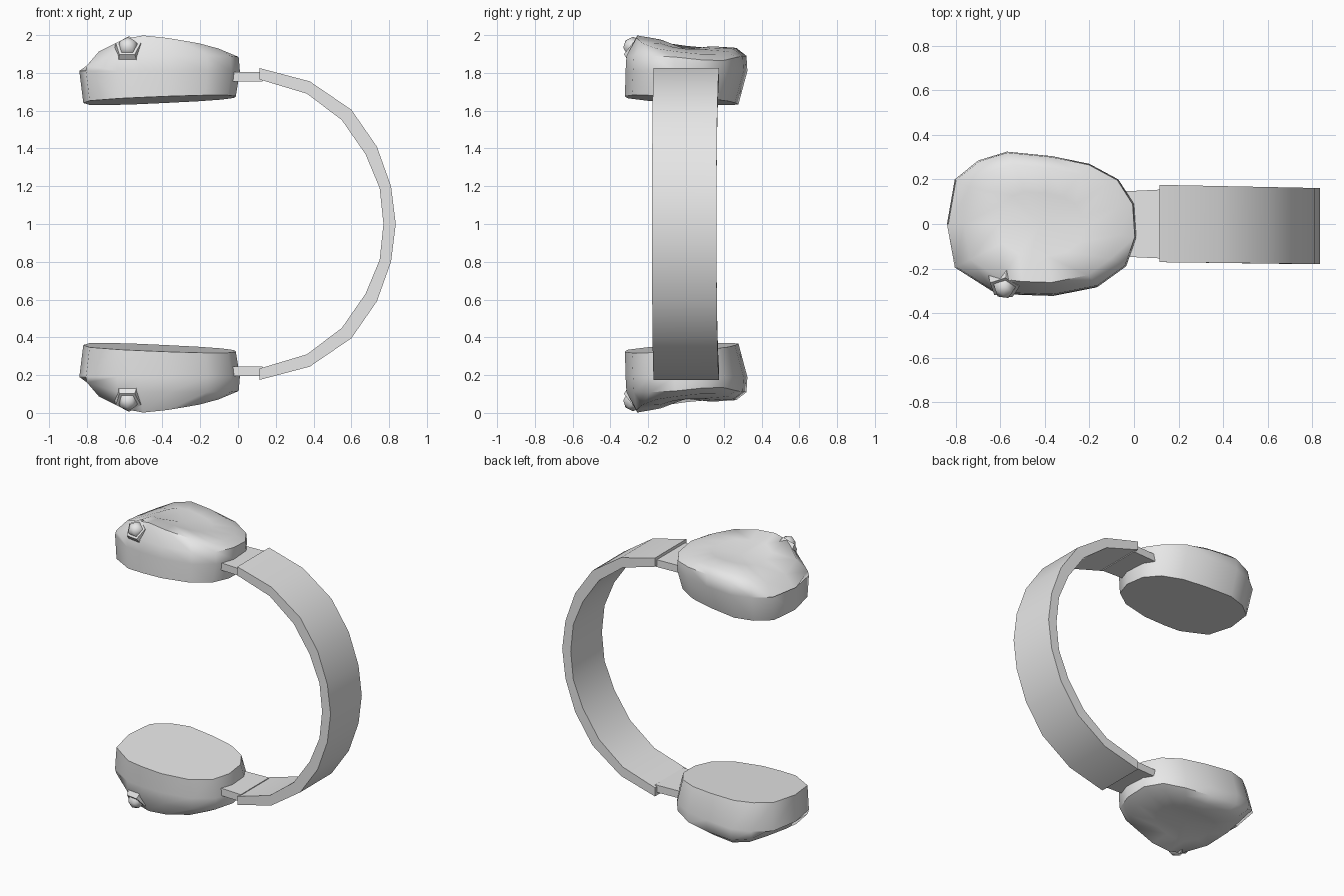
import bpy, bmesh, math
from mathutils import Vector, Matrix

cube = bpy.data.objects.get("Cube")
if cube:
    bpy.data.objects.remove(cube, do_unlink=True)

grey = bpy.data.materials.new("light_grey")
grey.use_nodes = True
grey.diffuse_color = (0.8, 0.8, 0.8, 1)
grey.node_tree.nodes["Principled BSDF"].inputs["Base Color"].default_value = (0.8, 0.8, 0.8, 1)


def finish(bm, name, angle):
    """Make an object at mid height, mirrored to the lower half."""
    bmesh.ops.recalc_face_normals(bm, faces=bm.faces)
    mesh = bpy.data.meshes.new(name)
    bm.to_mesh(mesh)
    bm.free()
    mesh.materials.append(grey)
    obj = bpy.data.objects.new(name, mesh)
    bpy.context.collection.objects.link(obj)
    obj.location.z = 1
    bpy.ops.object.select_all(action="DESELECT")
    bpy.context.view_layer.objects.active = obj
    obj.select_set(True)
    bpy.ops.object.shade_smooth_by_angle(angle=math.radians(angle))
    mirror = obj.modifiers.new("mirror", "MIRROR")
    mirror.use_axis = (False, False, True)
    return obj


def loft(bm, rings, closed=True):
    """Skin a list of vertex rings with quads."""
    loops = [[bm.verts.new(p) for p in ring] for ring in rings]
    for a, b in zip(loops, loops[1:]):
        for i in range(len(a)):
            j = (i + 1) % len(a)
            bm.faces.new((a[i], a[j], b[j], b[i]))
    return loops


def lerp_table(table, x):
    for (x0, z0), (x1, z1) in zip(table, table[1:]):
        if x <= x1:
            return z0 + (z1 - z0) * (x - x0) / (x1 - x0)
    return table[-1][1]


# Ear cups: outline seen from the side of the head, lofted from pad to shell
outline = [(-.84, 0), (-.805, .2), (-.70, .285), (-.57, .325), (-.37, .305),
           (-.2, .27), (-.07, .2), (0, .09), (.01, -.06), (-.035, -.19),
           (-.16, -.28), (-.36, -.32), (-.52, -.315), (-.64, -.30), (-.805, -.195)]
crown = [(-.85, .80), (-.76, .90), (-.66, .965), (-.52, 1.0), (-.28, .975), (.02, .90)]
CX = -.42


def shell_height(x, y):
    return lerp_table(crown, x) - .07 * ((y + .25) / .55) ** 2


def pad_point(x, y, s):
    px, py = CX + (x - CX) * s, y * s * .98 - .025
    return (px, py, .655 + .04 * (px - CX) - .06 * py)


def shell_point(x, y, s, dent):
    px, py = CX + (x - CX) * s, y * s
    return (px, py, shell_height(px, py) - dent)


bm = bmesh.new()
rings = [[pad_point(x, y, .5) for x, y in outline],
         [pad_point(x, y, .95) for x, y in outline],
         [(x, y, .81) for x, y in outline],
         [(CX + (x - CX) * .985, y * .985, min(.89, shell_height(x, y) - .01)) for x, y in outline],
         [shell_point(x, y, .82, 0) for x, y in outline],
         [shell_point(x, y, .45, .02) for x, y in outline]]
loops = loft(bm, rings)
bm.faces.new(loops[0])
center = bm.verts.new(shell_point(CX, 0, 1, .05))
for i, v in enumerate(loops[-1]):
    bm.faces.new((v, loops[-1][(i + 1) % len(outline)], center))
finish(bm, "ear_cups", 50)

# Headband: rectangular section swept along a half arc, mirrored below
outer = [(.115, .825), (.38, .755), (.6, .605), (.735, .41), (.81, .2), (.835, 0)]
inner = [(.115, .765), (.365, .69), (.55, .55), (.675, .37), (.75, .19), (.77, 0)]
bm = bmesh.new()
sections = []
for (ox, oz), (ix, iz) in zip(outer, inner):
    back, front = .178 - .02 * ox, -.17 - .012 * ox
    sections.append([(ox, front, oz), (ox, back, oz), (ix, back, iz), (ix, front, iz)])
loops = loft(bm, sections)
bm.faces.new(loops[0])
finish(bm, "headband", 40)

# Hinge plates joining band and cups
bm = bmesh.new()
loops = loft(bm, [[(x, -w, .755), (x, w, .755), (x, w, .805), (x, -w, .805)]
                  for x, w in ((-.08, .145), (.13, .155))])
for loop in loops:
    bm.faces.new(loop)
finish(bm, "hinge_plates", 30)

# Five-sided knobs with collars on the front of each shell
aim = Vector((-.1, -.75, .65)).to_track_quat("Z", "Y").to_matrix().to_4x4()
place = Matrix.Translation((-.58, -.268, .925)) @ aim
bm = bmesh.new()
bmesh.ops.create_cone(bm, cap_ends=True, segments=5, radius1=.085, radius2=.07, depth=.05, matrix=place)
finish(bm, "knob_collars", 30)
bm = bmesh.new()
bmesh.ops.create_uvsphere(bm, u_segments=5, v_segments=4, radius=.058,
                          matrix=place @ Matrix.Translation((0, 0, .012)))
finish(bm, "knobs", 80)
